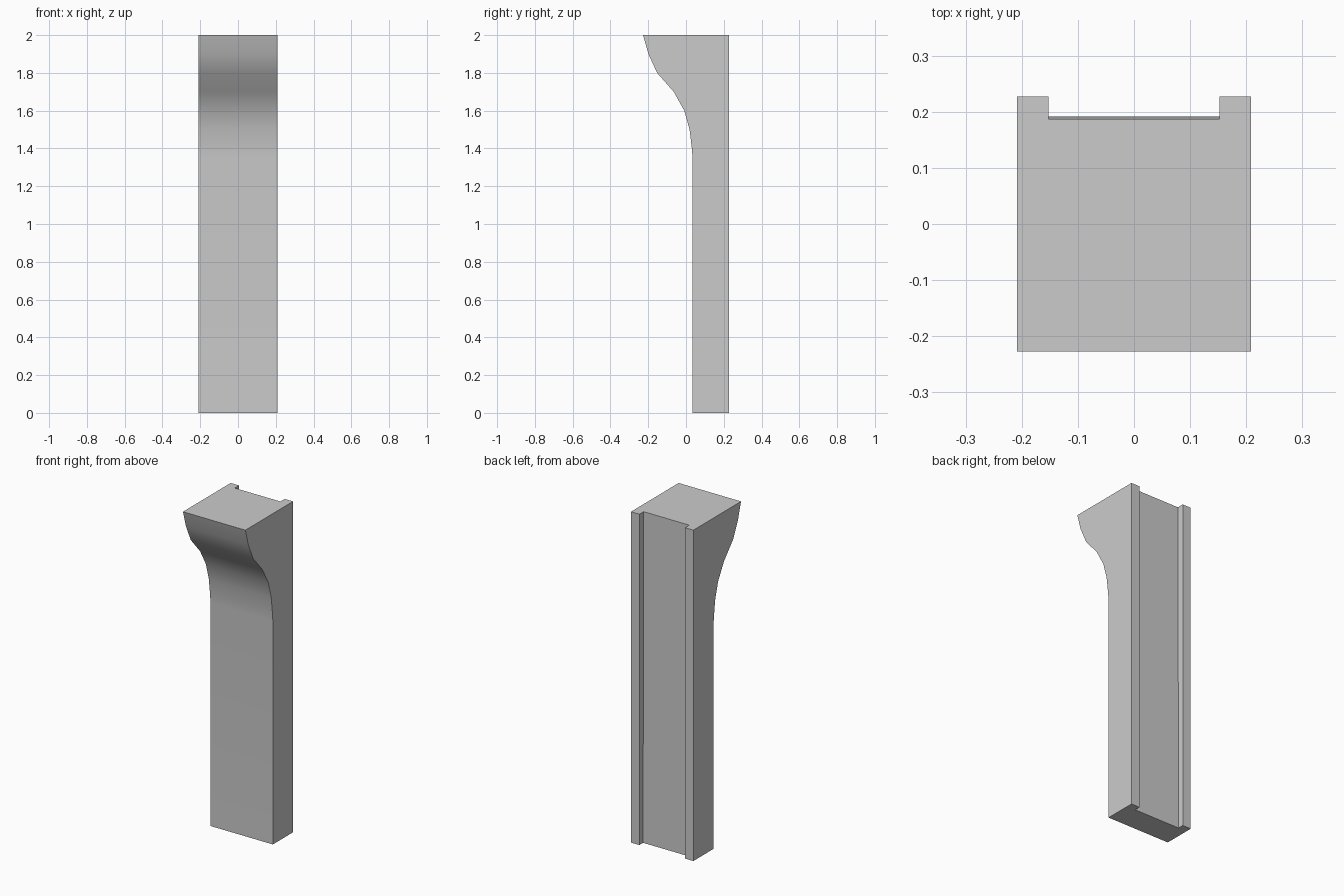
import bpy, bmesh, math

if "Cube" in bpy.data.objects:
    bpy.data.objects.remove(bpy.data.objects["Cube"])

HALF_W, GROOVE_W = 0.2085, 0.1525
BACK = 0.2275

# Front face profile: (y, z) from foot to top
PROFILE = [(0.035, 0), (0.035, 1.35), (0.031, 1.4), (0.019, 1.5), (-0.009, 1.6),
           (-0.065, 1.7), (-0.153, 1.8), (-0.199, 1.9), (-0.2275, 2)]


def ring(bm, front, z):
    """U-shaped cross-section: a block with a shallow channel in its back."""
    floor = 0.192 - 0.0025 * z
    half = [(HALF_W, front), (HALF_W, BACK), (GROOVE_W, BACK), (GROOVE_W, floor)]
    pts = half + [(-x, y) for x, y in reversed(half)]
    return [bm.verts.new((x, y, z)) for x, y in pts]


# Bracket post: stacked cross-sections with flat end caps
bm = bmesh.new()
rings = [ring(bm, y, z) for y, z in PROFILE]
for a, b in zip(rings, rings[1:]):
    for i in range(8):
        j = (i + 1) % 8
        bm.faces.new((a[i], a[j], b[j], b[i]))
bm.faces.new(rings[0][::-1])
bm.faces.new(rings[-1])
bmesh.ops.recalc_face_normals(bm, faces=bm.faces)

mesh = bpy.data.meshes.new("bracket_post")
bm.to_mesh(mesh)
bm.free()
post = bpy.data.objects.new("bracket_post", mesh)
bpy.context.collection.objects.link(post)

# Smooth the front curve, keep the corners sharp
bpy.context.view_layer.objects.active = post
post.select_set(True)
bpy.ops.object.shade_smooth_by_angle(angle=math.radians(30))
